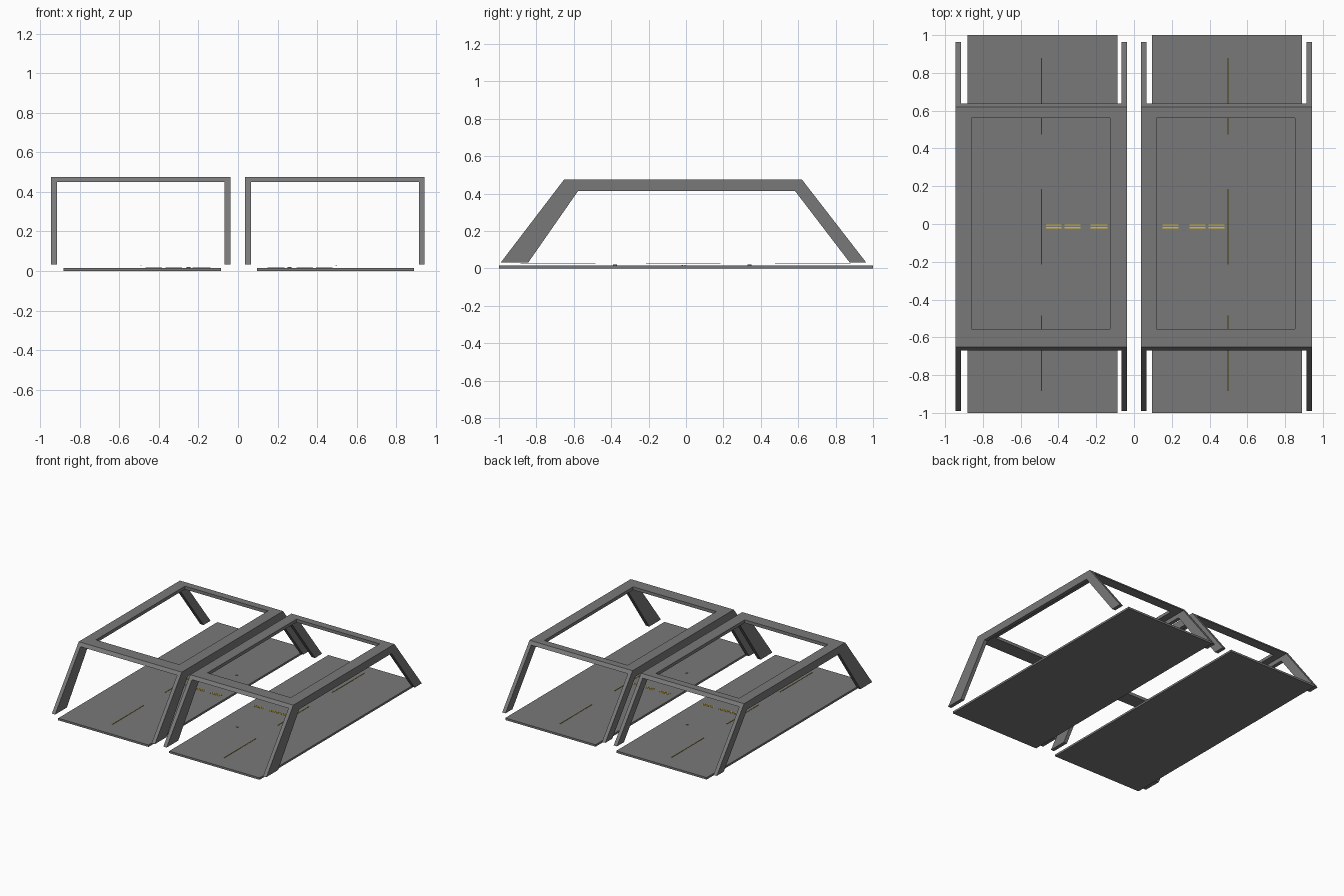
import bpy, bmesh, math

if "Cube" in bpy.data.objects:
    bpy.data.objects.remove(bpy.data.objects["Cube"])


def material(name, rgb):
    m = bpy.data.materials.new(name)
    m.diffuse_color = (*rgb, 1)
    m.use_nodes = True
    m.node_tree.nodes["Principled BSDF"].inputs["Base Color"].default_value = m.diffuse_color
    return m


GREY = material("grey", (0.19, 0.19, 0.19))
YELLOW = material("yellow", (0.75, 0.52, 0.03))


def finish(name, bm, mat):
    bmesh.ops.recalc_face_normals(bm, faces=bm.faces)
    me = bpy.data.meshes.new(name)
    bm.to_mesh(me)
    bm.free()
    me.materials.append(mat)
    ob = bpy.data.objects.new(name, me)
    bpy.context.collection.objects.link(ob)
    return ob


def box(name, x0, x1, y0, y1, z0, z1, mat):
    bm = bmesh.new()
    bmesh.ops.create_cube(bm, size=1)
    for v in bm.verts:
        v.co.x = x0 if v.co.x < 0 else x1
        v.co.y = y0 if v.co.y < 0 else y1
        v.co.z = z0 if v.co.z < 0 else z1
    return finish(name, bm, mat)


def prism_x(name, profile, x0, x1, mat):
    """Extrude a (y, z) outline along x."""
    bm = bmesh.new()
    face = bm.faces.new([bm.verts.new((x0, y, z)) for y, z in profile])
    ext = bmesh.ops.extrude_face_region(bm, geom=[face])
    for v in ext["geom"]:
        if isinstance(v, bmesh.types.BMVert):
            v.co.x = x1
    return finish(name, bm, mat)


def rect(x0, x1, y0, y1, z):
    return [(x0, y0, z), (x1, y0, z), (x1, y1, z), (x0, y1, z)]


def ring(name, loops, mat):
    """Closed frame swept through four rectangular loops."""
    bm = bmesh.new()
    vs = [[bm.verts.new(p) for p in loop] for loop in loops]
    for i in range(4):
        a, b = vs[i], vs[(i + 1) % 4]
        for j in range(4):
            k = (j + 1) % 4
            bm.faces.new((a[j], a[k], b[k], b[j]))
    return finish(name, bm, mat)


# Side frame outline: sloping leg, top rail, sloping leg
SIDE = [(-0.99, 0.032), (-0.652, 0.475), (0.62, 0.475), (0.963, 0.032),
        (0.875, 0.032), (0.583, 0.414), (-0.577, 0.414), (-0.843, 0.032)]
T = 0.029

bays = [
    ("left", -0.945, -0.038, -0.882, -0.087, -0.49,
     [(-0.467, -0.383), (-0.367, -0.284), (-0.23, -0.14)], (-0.25, 0.34)),
    ("right", 0.036, 0.943, 0.095, 0.89, 0.497,
     [(0.15, 0.236), (0.295, 0.378), (0.395, 0.478)], (0.26, -0.38)),
]

for tag, fx0, fx1, px0, px1, line_x, dashes, (dx, dy) in bays:
    # Floor slab
    box(f"{tag}_floor_slab", px0, px1, -1, 1, 0, 0.016, GREY)
    # Side frames
    prism_x(f"{tag}_outer_side_frame", SIDE, fx0, fx0 + T, GREY)
    prism_x(f"{tag}_inner_side_frame", SIDE, fx1 - T, fx1, GREY)
    # Roof frame with open centre and bevelled ends
    x0, x1 = fx0 + T, fx1 - T
    hx0, hx1 = fx0 + 0.084, fx1 - 0.09
    ring(f"{tag}_roof_frame", [
        rect(x0, x1, -0.652, 0.62, 0.475),
        rect(x0, x1, -0.671, 0.639, 0.45),
        rect(hx0, hx1, -0.555, 0.562, 0.45),
        rect(hx0, hx1, -0.555, 0.562, 0.475)], GREY)
    # Long lane lines
    for i, (y0, y1) in enumerate([(-0.885, -0.485), (-0.215, 0.185), (0.475, 0.88)]):
        box(f"{tag}_lane_line_{i}", line_x - 0.003, line_x + 0.003,
            y0, y1, 0.026, 0.028, YELLOW)
    # Paired cross dashes
    for i, (a, b) in enumerate(dashes):
        for j, y in enumerate((-0.005, -0.02)):
            box(f"{tag}_cross_dash_{i}_{j}", a, b, y - 0.003, y + 0.003,
                0.016, 0.018, YELLOW)
    # Small floor stud
    bm = bmesh.new()
    bmesh.ops.create_cone(bm, cap_ends=True, segments=12, radius1=0.01,
                          radius2=0.01, depth=0.005)
    bmesh.ops.translate(bm, verts=bm.verts, vec=(dx, dy, 0.0175))
    finish(f"{tag}_floor_stud", bm, GREY)
